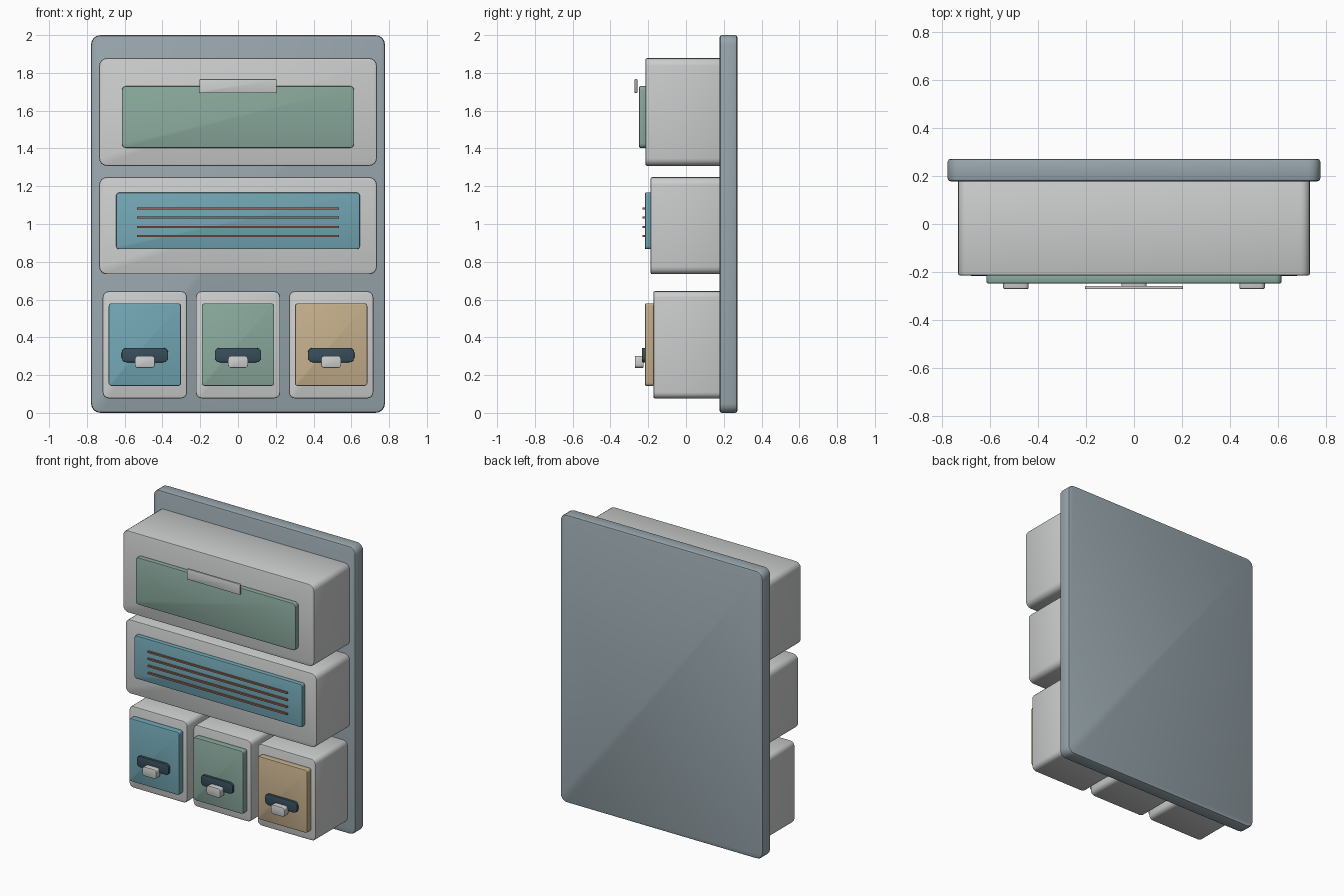
import bpy, bmesh, math

if "Cube" in bpy.data.objects:
    bpy.data.objects.remove(bpy.data.objects["Cube"])


def material(name, rgb):
    m = bpy.data.materials.new(name)
    lin = [((c / 255 + 0.055) / 1.055) ** 2.4 for c in rgb]
    m.diffuse_color = (*lin, 1)
    m.use_nodes = True
    m.node_tree.nodes["Principled BSDF"].inputs["Base Color"].default_value = m.diffuse_color
    return m


SLATE = material("slate grey", (152, 166, 173))
LIGHT = material("light grey", (203, 205, 204))
GREEN = material("sage green", (137, 168, 156))
BLUE = material("dusty blue", (113, 165, 179))
TAN = material("sand", (196, 174, 139))
DARK = material("dark slate", (55, 77, 90))
BROWN = material("brown", (150, 105, 88))


def rounded_box(name, x, y, z, mat, corner, edge):
    """Box between (min, max) ranges; round the front outline, then soften its rims."""
    bm = bmesh.new()
    bmesh.ops.create_cube(bm, size=1)
    for v in bm.verts:
        for i, (lo, hi) in enumerate((x, y, z)):
            v.co[i] = (lo + hi) / 2 + v.co[i] * (hi - lo)
    if corner:
        along_y = [e for e in bm.edges
                   if abs(e.verts[0].co.y - e.verts[1].co.y) > 1e-5]
        bmesh.ops.bevel(bm, geom=along_y, offset=corner, segments=4,
                        profile=0.5, affect='EDGES')
    if edge:
        rims = [e for e in bm.edges
                if abs(e.verts[0].co.y - e.verts[1].co.y) < 1e-5]
        bmesh.ops.bevel(bm, geom=rims, offset=edge, segments=2,
                        profile=0.5, affect='EDGES')
    bmesh.ops.recalc_face_normals(bm, faces=bm.faces)
    me = bpy.data.meshes.new(name)
    bm.to_mesh(me)
    bm.free()
    me.materials.append(mat)
    ob = bpy.data.objects.new(name, me)
    bpy.context.collection.objects.link(ob)
    bpy.context.view_layer.objects.active = ob
    ob.select_set(True)
    bpy.ops.object.shade_smooth_by_angle(angle=math.radians(35))
    ob.select_set(False)
    return ob


def span(centre, width):
    return (centre - width / 2, centre + width / 2)


# Wall panel
rounded_box("back_panel", span(0, 1.556), (0.178, 0.272), (0, 2), SLATE, 0.05, 0.012)

# Upper bin with its door and pull
rounded_box("upper_bin", span(0, 1.47), (-0.215, 0.185), (1.308, 1.878), LIGHT, 0.04, 0.008)
rounded_box("upper_door", span(0, 1.23), (-0.248, -0.21), (1.403, 1.73), GREEN, 0.022, 0.005)
rounded_box("upper_pull", span(0, 0.41), (-0.272, -0.258), (1.693, 1.767), LIGHT, 0.007, 0.003)

# Middle bin with its door and ribs
rounded_box("middle_bin", span(0, 1.47), (-0.187, 0.185), (0.734, 1.248), LIGHT, 0.04, 0.008)
rounded_box("middle_door", span(0, 1.29), (-0.217, -0.182), (0.867, 1.166), BLUE, 0.015, 0.005)
for i in range(4):
    rounded_box(f"middle_rib_{i + 1}", span(0, 1.07), (-0.229, -0.215),
                span(1.083 - 0.049 * i, 0.011), BROWN, 0, 0)

# Three small drawers, each with a front, grip plate and knob
for side, cx, colour in (("left", -0.493, BLUE), ("centre", 0, GREEN), ("right", 0.493, TAN)):
    rounded_box(f"{side}_drawer_box", span(cx, 0.447), (-0.173, 0.185), (0.077, 0.644),
                LIGHT, 0.032, 0.008)
    rounded_box(f"{side}_drawer_front", span(cx, 0.383), (-0.217, -0.17), (0.143, 0.58),
                colour, 0.015, 0.006)
    rounded_box(f"{side}_grip_plate", span(cx, 0.246), (-0.233, -0.212), (0.268, 0.344),
                DARK, 0.026, 0.003)
    rounded_box(f"{side}_knob", span(cx, 0.106), (-0.271, -0.225), (0.238, 0.302),
                LIGHT, 0.017, 0.004)
